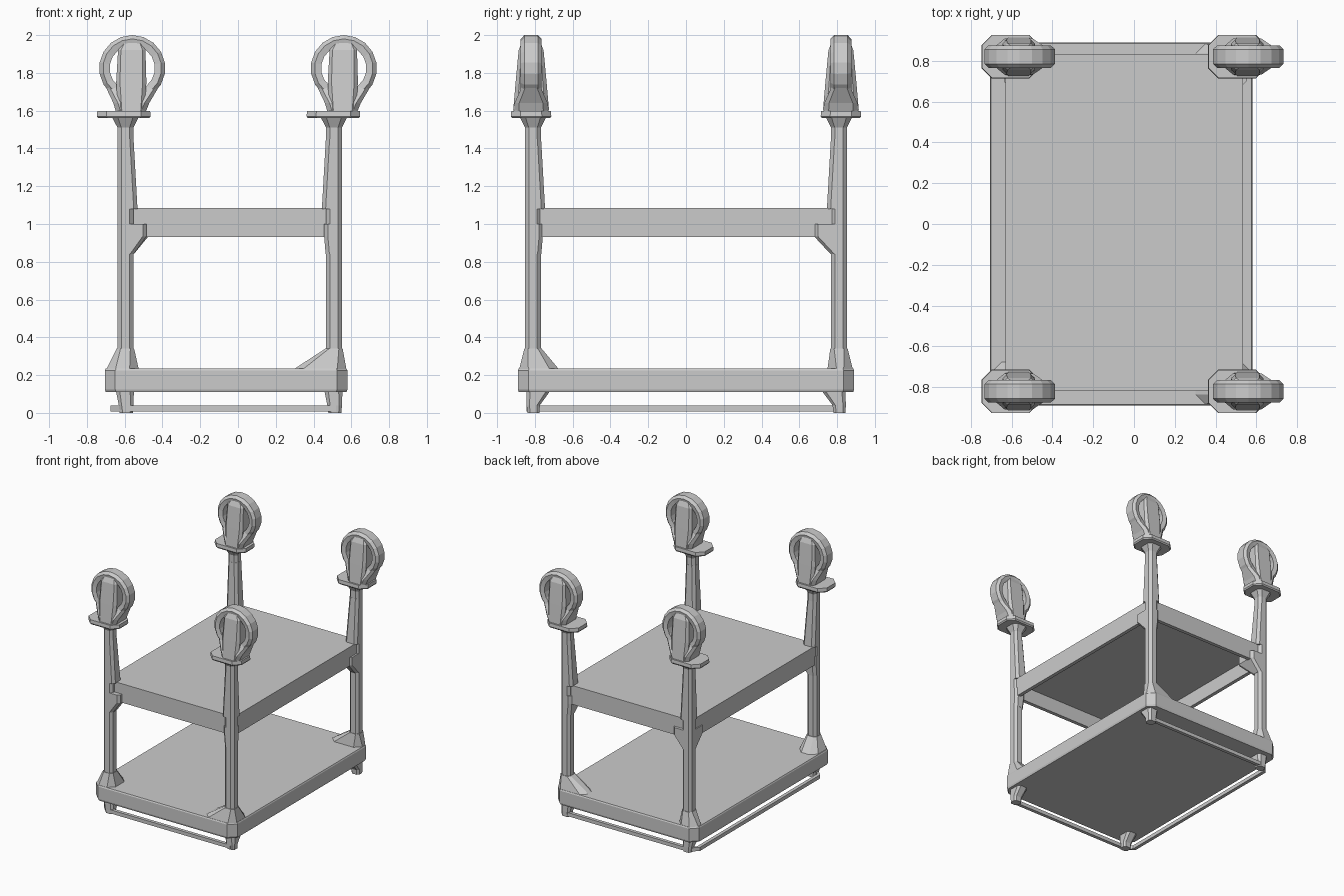
import bpy, bmesh, math

if "Cube" in bpy.data.objects:
    bpy.data.objects.remove(bpy.data.objects["Cube"])


def octagon(x0, x1, y0, y1, c):
    """Rectangle with chamfered corners."""
    return [(x0 + c, y0), (x1 - c, y0), (x1, y0 + c), (x1, y1 - c),
            (x1 - c, y1), (x0 + c, y1), (x0, y1 - c), (x0, y0 + c)]


def finish(name, bm):
    bmesh.ops.recalc_face_normals(bm, faces=bm.faces)
    me = bpy.data.meshes.new(name)
    bm.to_mesh(me)
    bm.free()
    ob = bpy.data.objects.new(name, me)
    bpy.context.collection.objects.link(ob)
    return ob


def skin(name, rings, closed=False):
    """Join rings of 3D points; cap the ends unless closed."""
    bm = bmesh.new()
    vs = [[bm.verts.new(p) for p in r] for r in rings]
    n = len(vs[0])
    pairs = list(zip(vs, vs[1:])) + ([(vs[-1], vs[0])] if closed else [])
    for a, b in pairs:
        for i in range(n):
            j = (i + 1) % n
            bm.faces.new((a[i], a[j], b[j], b[i]))
    if not closed:
        bm.faces.new(vs[0])
        bm.faces.new(vs[-1])
    return finish(name, bm)


def loft(name, *secs):
    """Each section: z, x0, x1, y0, y1, chamfer."""
    return skin(name, [[(x, y, s[0]) for x, y in octagon(*s[1:])] for s in secs])


def span(a, b):
    return min(a, b), max(a, b)


def wheel(name, cx, cy, cz):
    """Ring with chamfered tread around the y axis."""
    prof = [(.12, -.048), (.155, -.055), (.175, -.036),
            (.175, .036), (.155, .055), (.12, .048)]
    rings = []
    for i in range(18):
        a = 2 * math.pi * (i + .5) / 18
        rings.append([(cx + r * math.cos(a), cy + y, cz + r * math.sin(a)) for r, y in prof])
    return skin(name, rings, closed=True)


# Lower tray: closed slab with chamfered corners
loft("lower_tray",
     (.11, -.70, .575, -.885, .885, .055), (.125, -.705, .58, -.89, .89, .055),
     (.225, -.705, .58, -.89, .89, .055), (.235, -.70, .575, -.885, .885, .055))

# Upper shelf: sheet with a rim hanging down, hollow underneath
outer = (-.63, .535, -.815, .83, .02)
inner = (-.60, .505, -.785, .80, .01)
loft("upper_shelf", (1.05, *inner), (.93, *inner), (.93, *outer), (1.085, *outer))

# Inward reach of the braces: name, side x, side y, lower (x, y), upper (x, y)
corners = [("front_left", -1, -1, (.03, .10), (.07, .01)),
           ("front_right", 1, -1, (.18, .10), (.01, .01)),
           ("back_left", -1, 1, (.03, .02), (.08, .09)),
           ("back_right", 1, 1, (.18, .02), (.01, .09))]
H = .042

for tag, sx, sy, low, up in corners:
    px, py = (.508 if sx > 0 else -.596), .81 * sy
    edge_x, edge_y = (.575 if sx > 0 else -.70), .885 * sy
    post = (px - H, px + H, py - H, py + H, .02)

    def reach(rx, ry, out=H):
        return (*span(px + sx * out, px - sx * (H + rx)),
                *span(py + sy * out, py - sy * (H + ry)), .02)

    # Post with flared head below the caster plate
    loft("post_" + tag, (.11, *post), (1.51, *post),
         (1.565, px - .07, px + .07, py - .07, py + .07, .03))

    # Flared socket where the post meets the tray
    loft("post_socket_" + tag,
         (.225, *span(edge_x, px - sx * (H + low[0])),
          *span(edge_y, py - sy * (H + low[1])), .05),
         (.34, *reach(.004, .004, H + .004)))

    # Braces under and above the upper shelf
    loft("shelf_brace_" + tag, (.84, *reach(.002, .002)),
         (.935, *reach(*up)), (1.0, *reach(*up)))
    loft("post_taper_" + tag, (1.08, *reach(.022, .022)), (1.45, *reach(.001, .001)))

    # Foot under the tray
    loft("foot_" + tag, (.0, px - .03, px + .04, py - .03, py + .035, .015),
         (.04, px - .035, px + .042, py - .034, py + .036, .015),
         (.115, px - .05, px + .045, *span(py + sy * .035, py - sy * .09), .02))

    # Caster plate
    cx, cy, cz = .56 * sx, .82 * sy, 1.825
    qx = .505 if sx > 0 else -.605
    loft("caster_plate_" + tag, (1.56, qx - .135, qx + .135, cy - .10, cy + .10, .05),
         (1.57, qx - .142, qx + .142, cy - .107, cy + .107, .05),
         (1.598, qx - .14, qx + .14, cy - .105, cy + .105, .05))

    # Fork neck that widens to the wheel
    loft("caster_neck_" + tag, (1.59, cx - .085, cx + .07, cy - .09, cy + .09, .025),
         (1.64, cx - .10, cx + .09, cy - .088, cy + .088, .025),
         (1.725, cx - .14, cx + .14, cy - .05, cy + .05, .02))

    # Fork cheeks over the hub
    loft("caster_fork_" + tag, (1.60, cx - .075, cx + .065, cy - .095, cy + .095, .02),
         (1.75, cx - .085, cx + .075, cy - .082, cy + .082, .02),
         (1.92, cx - .075, cx + .07, cy - .066, cy + .066, .015),
         (1.96, cx - .055, cx + .055, cy - .05, cy + .05, .015))

    wheel("caster_wheel_" + tag, cx, cy, cz)

# Thin rail round the front, left and back of the base
path = [(.52, -.83), (-.61, -.83), (-.66, -.78), (-.66, .78), (-.61, .83), (.52, .83)]
rings = []
for i, (x, y) in enumerate(path):
    ax, ay = path[max(i - 1, 0)]
    bx, by = path[min(i + 1, len(path) - 1)]
    d = math.hypot(bx - ax, by - ay)
    nx, ny = -(by - ay) / d * .014, (bx - ax) / d * .014
    rings.append([(x + nx, y + ny, .008), (x - nx, y - ny, .008),
                  (x - nx, y - ny, .038), (x + nx, y + ny, .038)])
skin("base_rail", rings)
